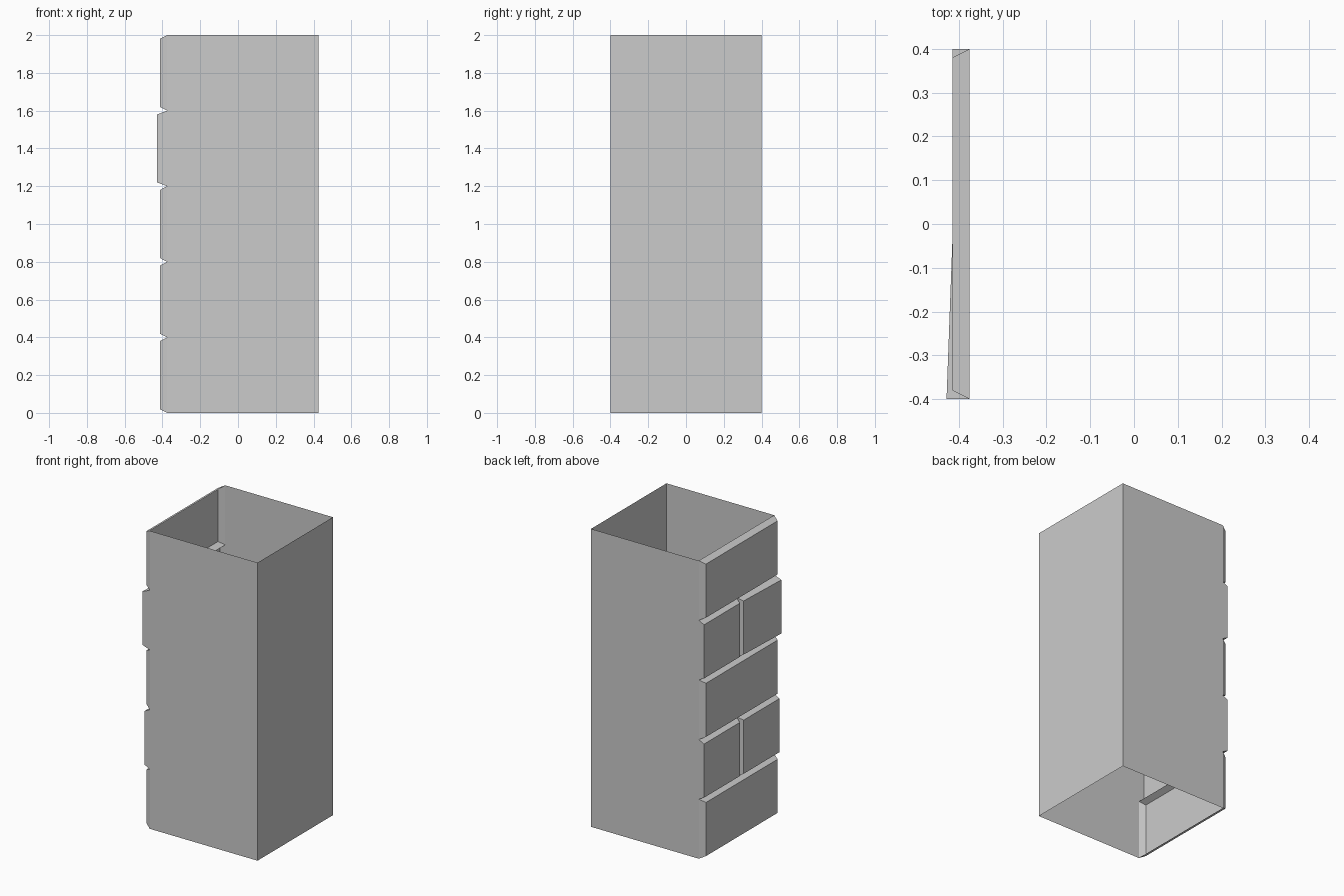
import bpy, bmesh

if "Cube" in bpy.data.objects:
    bpy.data.objects.remove(bpy.data.objects["Cube"])

XB, XF, XR = -0.375, -0.414, 0.425   # mortar plane, brick face, plain right wall
W, ROW, IN = 0.4, 0.4, 0.02          # half depth, course height, chamfer inset


def make_object(name, bm):
    bmesh.ops.remove_doubles(bm, verts=bm.verts, dist=1e-5)
    mesh = bpy.data.meshes.new(name)
    bm.to_mesh(mesh)
    bm.free()
    obj = bpy.data.objects.new(name, mesh)
    bpy.context.collection.objects.link(obj)


def brick(bm, y0, y1, row, x0=XF, x1=XF, in0=IN, in1=IN):
    """Open-backed chamfered brick; x0/x1 are its face depth at each end."""
    z0, z1 = row * ROW, (row + 1) * ROW
    back = [bm.verts.new((XB, y, z)) for y, z in
            ((y0, z0), (y0, z1), (y1, z1), (y1, z0))]
    face = [bm.verts.new(c) for c in
            ((x0, y0 + in0, z0 + IN), (x0, y0 + in0, z1 - IN),
             (x1, y1 - in1, z1 - IN), (x1, y1 - in1, z0 + IN))]
    bm.faces.new(face[::-1])
    for i in range(4):
        j = (i + 1) % 4
        bm.faces.new((back[i], back[j], face[j], face[i]))


# Three plain walls, open at the top and bottom
bm = bmesh.new()
path = [(XB, -W), (XR, -W), (XR, W), (XB, W)]
low = [bm.verts.new((x, y, 0)) for x, y in path]
high = [bm.verts.new((x, y, 5 * ROW)) for x, y in path]
for i in range(3):
    bm.faces.new((low[i], low[i + 1], high[i + 1], high[i]))
make_object("plain_walls", bm)

# Brick courses on the left side: full bricks alternate with cut pairs
bm = bmesh.new()
for row in range(5):
    if row % 2 == 0:
        brick(bm, -W, W, row)
    else:
        tilt = -0.428 if row == 3 else XF   # one loose brick leans outward
        brick(bm, -W, 0, row, x0=tilt, in0=0)
        brick(bm, 0, W, row, in1=0)
bmesh.ops.recalc_face_normals(bm, faces=[])
make_object("brick_courses", bm)
